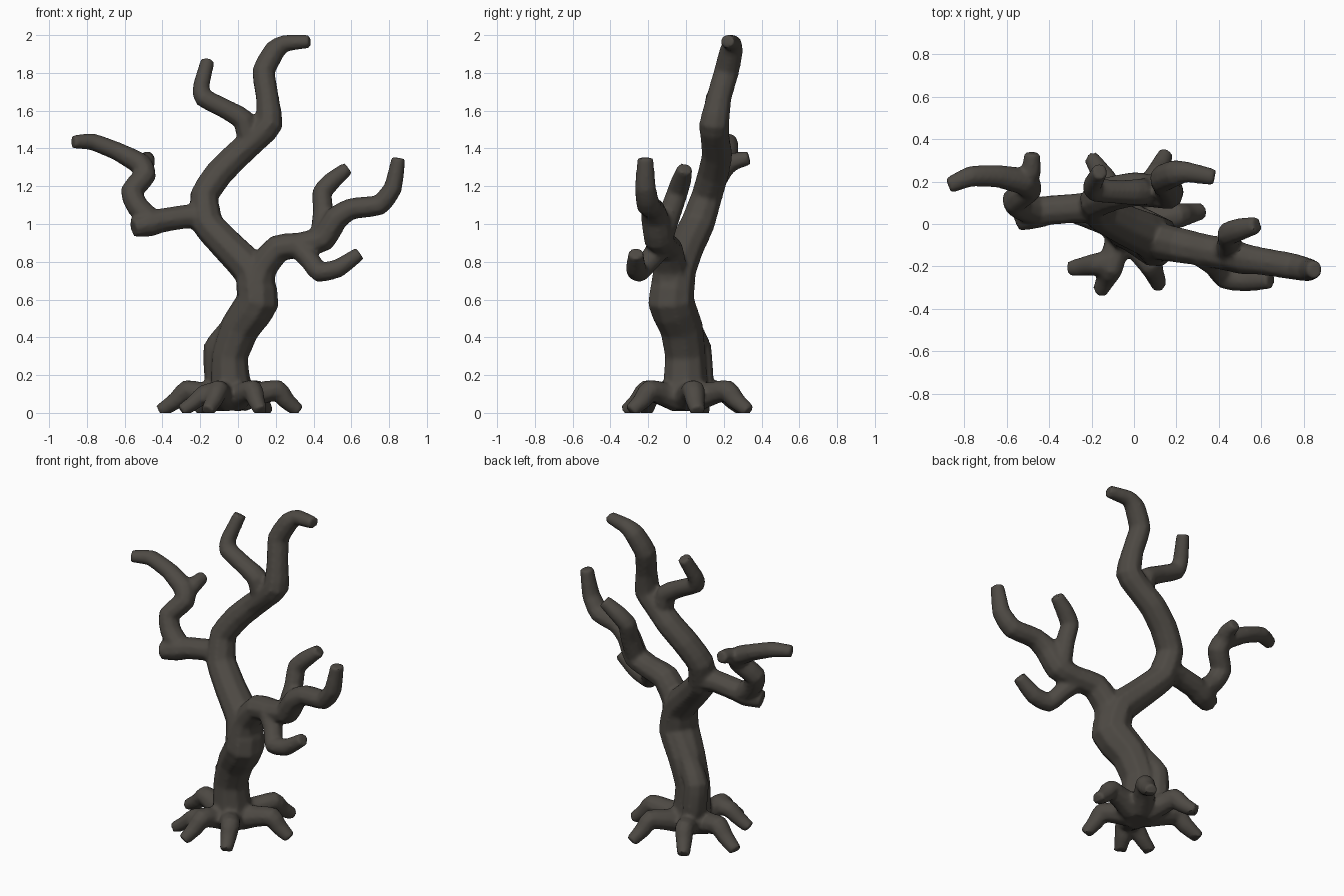
import bpy, bmesh, math
from mathutils import Vector

SIDES, STEPS = 9, 3
KINK = 0.6          # 0 = flowing limbs, 1 = straight segments
bm = bmesh.new()


def catmull(p0, p1, p2, p3, t):
    curve = 0.5 * (2 * p1 + (p2 - p0) * t + (2 * p0 - 5 * p1 + 4 * p2 - p3) * t * t
                   + (3 * p1 - p0 - 3 * p2 + p3) * t ** 3)
    return curve.lerp(p1.lerp(p2, t), KINK)


def limb(*pts, deep=1.1):
    """Tapered tube through (x, y, z, radius) points; deep widens it along y."""
    p = [Vector(q) for q in pts]
    p = [2 * p[0] - p[1]] + p + [2 * p[-1] - p[-2]]
    path = [catmull(*p[i:i + 4], s / STEPS) for i in range(len(p) - 3) for s in range(STEPS)]
    path.append(p[-2])
    pos = [Vector(q[:3]) for q in path]
    side, prev = None, None
    for i, c in enumerate(pos):
        d = (pos[min(i + 1, len(pos) - 1)] - pos[max(i - 1, 0)]).normalized()
        if side is None:
            side = d.orthogonal()
        side = (side - d * side.dot(d)).normalized()
        up = d.cross(side)
        ring = []
        for k in range(SIDES):
            a = 2 * math.pi * k / SIDES
            o = path[i][3] * (math.cos(a) * side + math.sin(a) * up)
            ring.append(bm.verts.new(c + Vector((o.x, o.y * deep, o.z))))
        if prev:
            for k in range(SIDES):
                n = (k + 1) % SIDES
                bm.faces.new((prev[k], prev[n], ring[n], ring[k]))
        else:
            bm.faces.new(ring[::-1])
        prev = ring
    bm.faces.new(prev)


# trunk, continuing into the tall leader
limb((-0.02, 0, 0.015, .075), (-0.025, 0.0, 0.07, .125), (-0.04, -0.005, 0.15, .11), (-0.045, -0.005, 0.3, .1),
     (0.01, -0.025, 0.45, .107),
     (0.105, -0.08, 0.59, .115), (0.075, -0.055, 0.75, .1), (-0.05, 0.0, 0.88, .09), (-0.16, 0.06, 1.0, .085),
     (-0.18, 0.11, 1.15, .077), (-0.1, 0.145, 1.27, .077), (0.0, 0.165, 1.37, .075),
     (0.09, 0.155, 1.45, .072), (0.165, 0.15, 1.53, .074), (0.155, 0.175, 1.67, .062),
     (0.135, 0.215, 1.81, .062), (0.195, 0.24, 1.92, .058), (0.25, 0.245, 1.957, .046), (0.38, 0.22, 1.967, .036))
# ridge down the back left of the trunk
limb((0.06, -0.02, 0.58, .06), (-0.04, 0.02, 0.44, .065), (-0.115, 0.06, 0.34, .07), (-0.11, 0.07, 0.2, .07),
     (-0.09, 0.06, 0.08, .07))
# upper left fork
limb((0.06, 0.155, 1.43, .06), (0.03, 0.15, 1.55, .06), (-0.06, 0.15, 1.605, .053), (-0.185, 0.16, 1.67, .052),
     (-0.195, 0.185, 1.73, .045), (-0.16, 0.25, 1.865, .038))

# left branch with cut stub
limb((-0.16, 0.08, 1.04, .075), (-0.27, 0.075, 1.04, .065), (-0.4, 0.065, 1.02, .065), (-0.47, 0.05, 1.0, .068),
     (-0.555, 0.02, 0.98, .052))
limb((-0.45, 0.06, 1.01, .065), (-0.53, 0.08, 1.09, .06), (-0.565, 0.11, 1.17, .06), (-0.49, 0.17, 1.26, .06),
     (-0.52, 0.2, 1.32, .06), (-0.64, 0.225, 1.385, .05), (-0.77, 0.225, 1.435, .046), (-0.875, 0.18, 1.435, .036))
limb((-0.51, 0.18, 1.28, .05), (-0.485, 0.25, 1.33, .048), (-0.48, 0.335, 1.35, .038))

# right branch
limb((0.09, -0.08, 0.65, .1), (0.13, -0.085, 0.77, .08), (0.21, -0.1, 0.87, .075), (0.34, -0.125, 0.89, .068),
     (0.45, -0.145, 0.92, .07), (0.52, -0.165, 1.03, .066), (0.6, -0.175, 1.08, .058), (0.75, -0.2, 1.1, .056),
     (0.82, -0.215, 1.19, .05), (0.85, -0.215, 1.35, .038), deep=1.15)
# right branch, rising twig
limb((0.44, -0.13, 0.93, .06), (0.45, -0.08, 1.07, .055), (0.445, -0.045, 1.17, .053), (0.5, -0.025, 1.23, .05),
     (0.58, -0.005, 1.295, .038))
# right branch, drooping twig
limb((0.31, -0.13, 0.89, .065), (0.38, -0.19, 0.81, .055), (0.43, -0.25, 0.745, .054), (0.53, -0.265, 0.765, .05),
     (0.645, -0.265, 0.845, .038))


def root(x, y, r=0.056):
    """Root that arches out of the trunk foot, drops, then flares to its tip at (x, y)."""
    limb((x * .15 - .03, y * .15, 0.08, r * 1.4), (x * .45 - .02, y * .45, 0.105, r * 1.1),
         (x * .66, y * .66, 0.12, r), (x * .8, y * .8, 0.065, r * .85), (x * 1.01, y * 1.01, 0.008, r * .65))


for tip in [(-0.41, 0.09), (-0.16, -0.315), (0.12, -0.29), (0.32, 0.06), (0.15, 0.33), (-0.2, 0.31)]:
    root(*tip)
# fork of the front left root
limb((-0.11, -0.18, 0.12, .05), (-0.18, -0.19, 0.1, .05), (-0.24, -0.2, 0.05, .042), (-0.3, -0.21, 0.01, .035))

# fuse the limbs into one skin
bmesh.ops.recalc_face_normals(bm, faces=bm.faces)
mesh = bpy.data.meshes.new("tree")
bm.to_mesh(mesh)
bm.free()
tree = bpy.data.objects.new("bare_tree", mesh)
bpy.context.collection.objects.link(tree)
rm = tree.modifiers.new("fuse", 'REMESH')
rm.mode, rm.voxel_size = 'VOXEL', 0.012
sm = tree.modifiers.new("soften", 'SMOOTH')
sm.factor, sm.iterations = 0.5, 4
skin = bpy.data.meshes.new_from_object(tree.evaluated_get(bpy.context.evaluated_depsgraph_get()))
tree.modifiers.clear()

# cut flat at the ground
bm = bmesh.new()
bm.from_mesh(skin)
bmesh.ops.bisect_plane(bm, geom=bm.verts[:] + bm.edges[:] + bm.faces[:], plane_co=(0, 0, 0),
                       plane_no=(0, 0, 1), clear_inner=True)
bmesh.ops.holes_fill(bm, edges=[e for e in bm.edges if e.is_boundary], sides=0)
bm.to_mesh(skin)
bm.free()
tree.data = skin

bark = bpy.data.materials.new("dark_bark")
bark.diffuse_color = (0.075, 0.067, 0.057, 1)
skin.materials.clear()
skin.materials.append(bark)
bpy.context.view_layer.objects.active = tree
tree.select_set(True)
bpy.ops.object.shade_smooth_by_angle(angle=math.radians(50))
